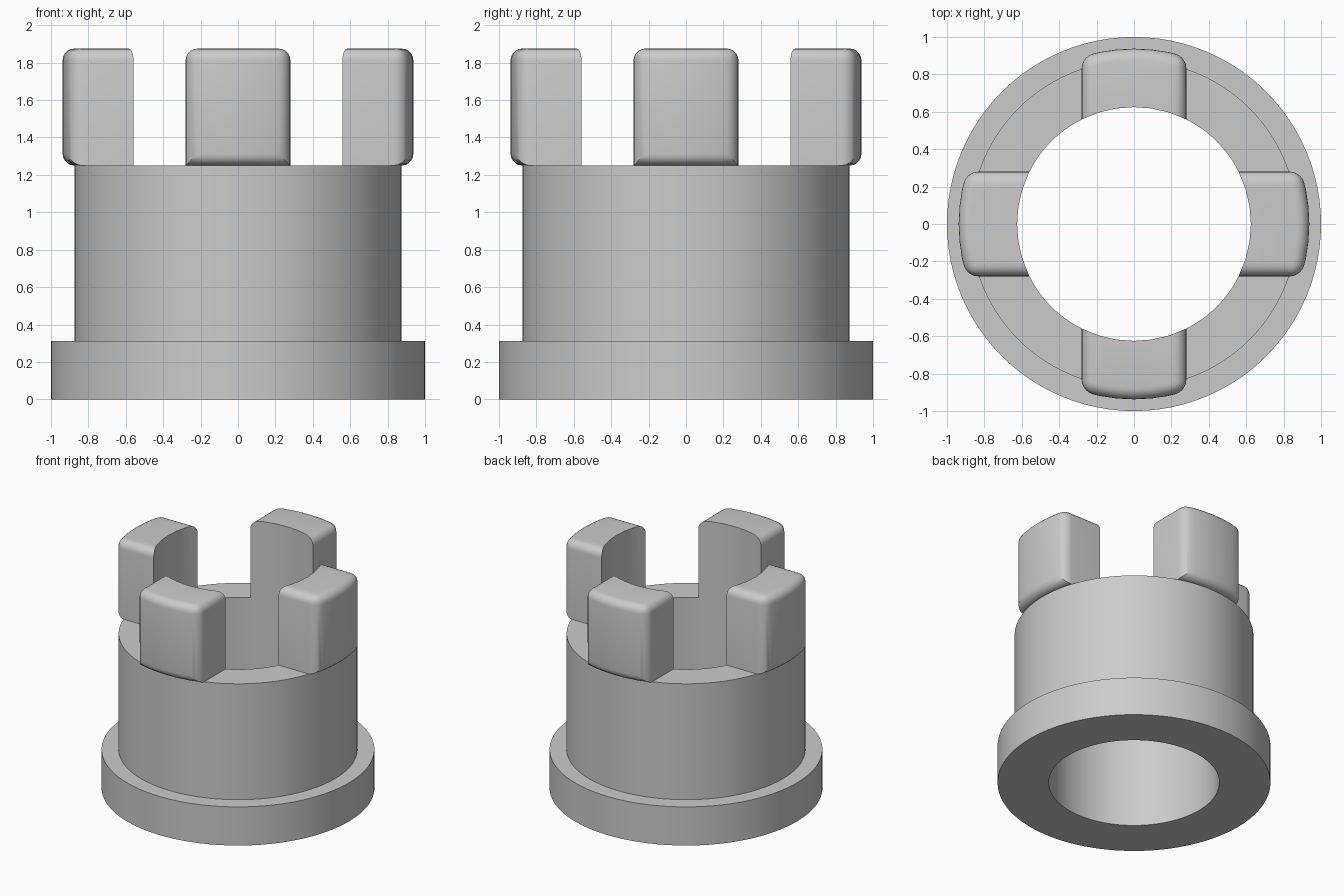
import bpy, bmesh, math
from mathutils import Matrix

if "Cube" in bpy.data.objects:
    bpy.data.objects.remove(bpy.data.objects["Cube"])

BORE, BODY, FLANGE, PRONG = 0.625, 0.875, 1.0, 0.9375
FLANGE_TOP, BODY_TOP, PRONG_TOP = 0.3125, 1.25, 1.875
HALF_W, FILLET = 0.28, 0.062

grey = bpy.data.materials.new("light_grey")
grey.diffuse_color = (0.6, 0.6, 0.6, 1)
grey.use_nodes = True
grey.node_tree.nodes["Principled BSDF"].inputs["Base Color"].default_value = grey.diffuse_color


def finish(bm, name):
    bmesh.ops.recalc_face_normals(bm, faces=bm.faces[:])
    mesh = bpy.data.meshes.new(name)
    bm.to_mesh(mesh)
    bm.free()
    mesh.materials.append(grey)
    obj = bpy.data.objects.new(name, mesh)
    bpy.context.collection.objects.link(obj)
    bpy.ops.object.select_all(action='DESELECT')
    obj.select_set(True)
    bpy.context.view_layer.objects.active = obj
    bpy.ops.object.shade_smooth_by_angle(angle=math.radians(30))
    return obj


# Flanged sleeve: stepped cross-section turned around the z axis
def make_sleeve(steps=96):
    profile = [(BORE, 0), (FLANGE, 0), (FLANGE, FLANGE_TOP),
               (BODY, FLANGE_TOP), (BODY, BODY_TOP), (BORE, BODY_TOP)]
    bm = bmesh.new()
    rings = []
    for i in range(steps):
        a = 2 * math.pi * i / steps
        rings.append([bm.verts.new((r * math.cos(a), r * math.sin(a), z)) for r, z in profile])
    n = len(profile)
    for i in range(steps):
        p, q = rings[i], rings[(i + 1) % steps]
        for j in range(n):
            k = (j + 1) % n
            bm.faces.new((p[j], q[j], q[k], p[k]))
    return finish(bm, "flanged_sleeve")


# Prong: curved block with parallel sides, filleted outside and on top
def make_prong(name, angle):
    xs = [HALF_W * t for t in (-1, -0.66, -0.33, 0, 0.33, 0.66, 1)]
    plan = [(x, -math.sqrt(PRONG ** 2 - x * x)) for x in xs]
    plan += [(x, -math.sqrt(BORE ** 2 - x * x)) for x in reversed(xs)]
    bm = bmesh.new()
    base = bm.faces.new([bm.verts.new((x, y, BODY_TOP)) for x, y in plan])
    up = bmesh.ops.extrude_face_region(bm, geom=[base], use_keep_orig=True)
    for v in up["geom"]:
        if isinstance(v, bmesh.types.BMVert):
            v.co.z = PRONG_TOP
    bmesh.ops.recalc_face_normals(bm, faces=bm.faces[:])

    def rounded(e):
        a, b = (v.co for v in e.verts)
        outer = all(c.xy.length > 0.9 for c in (a, b))
        side = abs(a.x - b.x) < 1e-4 and abs(a.x) > HALF_W - 1e-3
        top = min(a.z, b.z) > PRONG_TOP - 1e-3
        arc = outer and abs(a.x - b.x) > 1e-4
        return arc or (side and (outer or top))

    bmesh.ops.bevel(bm, geom=[e for e in bm.edges if rounded(e)], offset=FILLET,
                    offset_type='OFFSET', segments=5, profile=0.5,
                    affect='EDGES', clamp_overlap=False)
    bmesh.ops.transform(bm, matrix=Matrix.Rotation(angle, 4, 'Z'), verts=bm.verts[:])
    return finish(bm, name)


make_sleeve()
for i, side in enumerate(("front", "right", "back", "left")):
    make_prong("prong_" + side, i * math.pi / 2)
